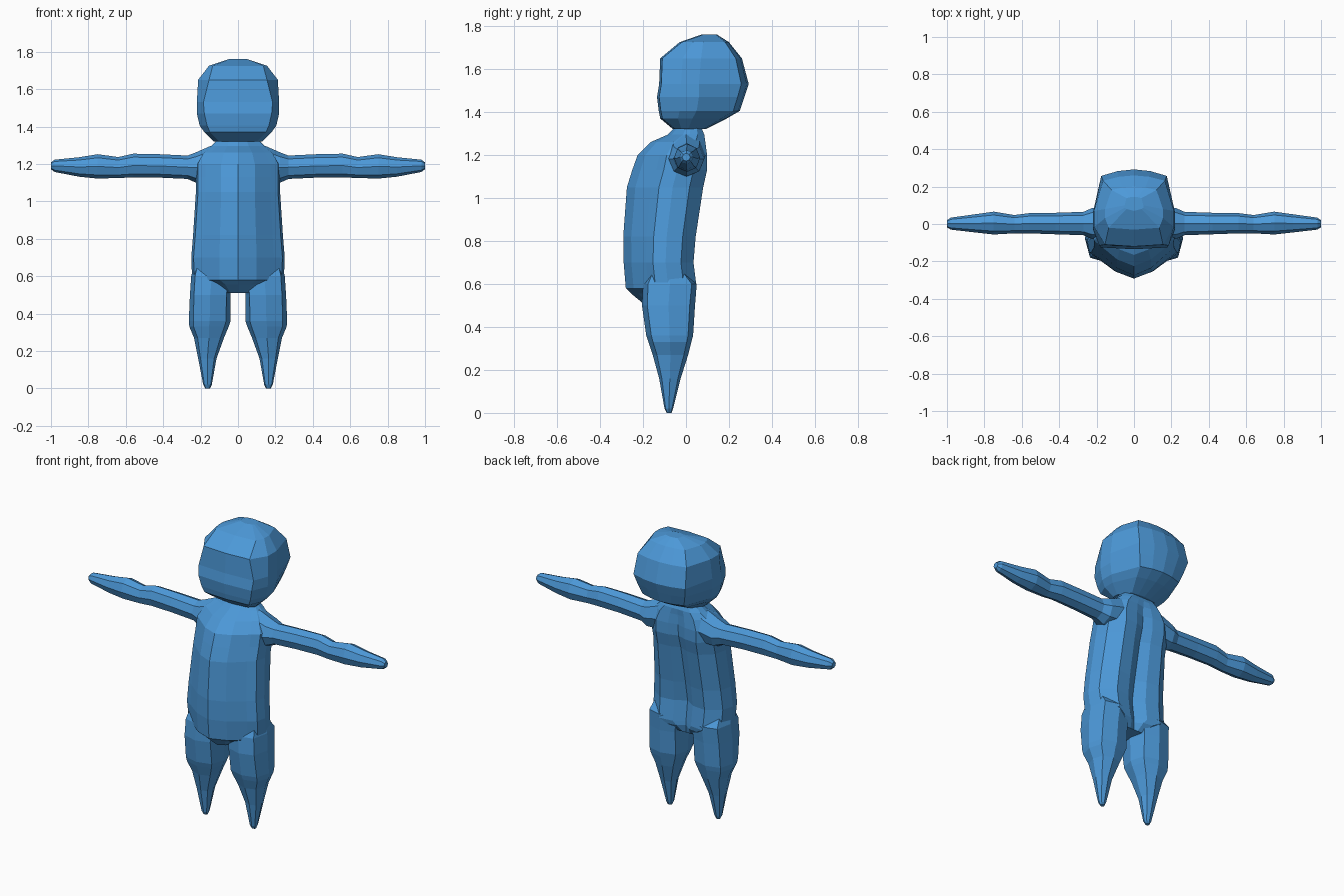
import bpy, bmesh, math

blue = bpy.data.materials.new("sky blue")
blue.diffuse_color = (0.073, 0.319, 0.694, 1)


def loft(name, rings):
    """Skin a list of closed rings, cap both ends, flat shaded."""
    bm = bmesh.new()
    loops = [[bm.verts.new(p) for p in ring] for ring in rings]
    n = len(loops[0])
    for a, b in zip(loops, loops[1:]):
        for i in range(n):
            j = (i + 1) % n
            bm.faces.new((a[i], a[j], b[j], b[i]))
    bm.faces.new(loops[0])
    bm.faces.new(loops[-1])
    bmesh.ops.recalc_face_normals(bm, faces=bm.faces)
    mesh = bpy.data.meshes.new(name)
    bm.to_mesh(mesh)
    bm.free()
    mesh.materials.append(blue)
    ob = bpy.data.objects.new(name, mesh)
    bpy.context.collection.objects.link(ob)
    return ob


def mirrored(half, z):
    """Full ring from a half outline running front centre to back centre."""
    return [(x, y, z) for x, y in half] + [(-x, y, z) for x, y in half[-2:0:-1]]


def oval(lo_a, hi_a, lo_b, hi_b, power=1.0, n=8):
    """Oval outline inside a box; a lower power makes it boxier."""
    pts = []
    for i in range(n):
        t = 2 * math.pi * i / n
        c, s = math.cos(t), math.sin(t)
        c = math.copysign(abs(c) ** power, c) if abs(c) > 1e-6 else 0
        s = math.copysign(abs(s) ** power, s) if abs(s) > 1e-6 else 0
        pts.append(((lo_a + hi_a) / 2 + c * (hi_a - lo_a) / 2,
                    (lo_b + hi_b) / 2 + s * (hi_b - lo_b) / 2))
    return pts


# Torso and neck: height, front y, half width, back y, spine groove depth
torso = []
for z, yf, w, yb, g in [
        (0.51, -0.20, 0.10, 0.00, 0.0), (0.555, -0.255, 0.17, 0.04, 0.04),
        (0.58, -0.28, 0.245, 0.05, 0.05), (0.70, -0.29, 0.25, 0.035, 0.05),
        (0.82, -0.292, 0.24, 0.045, 0.04), (1.05, -0.275, 0.225, 0.08, 0.03),
        (1.13, -0.25, 0.225, 0.098, 0.025), (1.20, -0.225, 0.225, 0.098, 0.02),
        (1.26, -0.165, 0.19, 0.09, 0.01), (1.295, -0.085, 0.145, 0.085, 0),
        (1.32, -0.06, 0.12, 0.075, 0), (1.36, -0.06, 0.11, 0.075, 0)]:
    d = yb - yf
    half = [(0, yf), (0.40 * w, yf + 0.11 * d), (0.77 * w, yf + 0.32 * d),
            (0.95 * w, yf + 0.42 * d), (w, yf + 0.60 * d), (0.93 * w, yf + 0.82 * d),
            (0.60 * w, yb), (0.25 * w, yb - 0.2 * g), (0, yb - g)]
    torso.append(mirrored(half, z))
loft("torso", torso)

# Head: height, front y, face half width, half width, widest y, back half width, back y
head = []
for z, yf, fw, w, ym, bw, yb in [
        (1.32, -0.06, 0.10, 0.13, 0.01, 0.08, 0.09),
        (1.37, -0.12, 0.15, 0.18, 0.03, 0.12, 0.19),
        (1.405, -0.127, 0.165, 0.205, 0.05, 0.14, 0.25),
        (1.47, -0.135, 0.18, 0.22, 0.06, 0.16, 0.272),
        (1.53, -0.125, 0.185, 0.22, 0.06, 0.175, 0.292),
        (1.65, -0.12, 0.155, 0.213, 0.07, 0.165, 0.26),
        (1.725, -0.03, 0.135, 0.155, 0.08, 0.12, 0.20),
        (1.76, 0.07, 0.04, 0.05, 0.10, 0.04, 0.145)]:
    half = [(0, yf), (fw, yf + 0.01), (w, ym - 0.45 * (ym - yf)), (w, ym),
            (bw, yb - 0.15 * (yb - ym)), (0.5 * bw, yb - 0.04 * (yb - ym)), (0, yb)]
    head.append(mirrored(half, z))
loft("head", head)

# Arms: x, low y, high y, low z, high z
arm = [(0.08, -0.09, 0.09, 1.10, 1.30), (0.15, -0.09, 0.09, 1.10, 1.295),
       (0.225, -0.08, 0.085, 1.10, 1.262), (0.27, -0.06, 0.065, 1.12, 1.245),
       (0.42, -0.055, 0.06, 1.127, 1.252), (0.56, -0.05, 0.058, 1.128, 1.255),
       (0.64, -0.05, 0.048, 1.125, 1.237), (0.75, -0.056, 0.066, 1.122, 1.252),
       (0.85, -0.045, 0.052, 1.132, 1.236), (0.98, -0.03, 0.034, 1.157, 1.223),
       (1.0, -0.018, 0.02, 1.172, 1.208)]
# Legs: z, inner x, outer x, front y, back y, boxiness
leg = [(0.66, 0.06, 0.235, -0.17, 0.00, 0.7), (0.60, 0.03, 0.25, -0.20, 0.05, 0.6),
       (0.50, 0.04, 0.257, -0.205, 0.042, 0.65), (0.36, 0.04, 0.263, -0.185, 0.033, 0.7),
       (0.33, 0.05, 0.26, -0.175, 0.025, 0.7), (0.27, 0.075, 0.235, -0.155, 0.01, 0.8),
       (0.16, 0.115, 0.213, -0.125, -0.025, 0.85), (0.02, 0.14, 0.186, -0.10, -0.06, 0.9),
       (0.0, 0.15, 0.176, -0.09, -0.067, 1.0)]
for side, s in (("left", 1), ("right", -1)):
    loft(side + "_arm", [[(s * x, y, z) for y, z in oval(*box)] for x, *box in arm])
    loft(side + "_leg", [[(s * x, y, z) for x, y in oval(*box)] for z, *box in leg])
